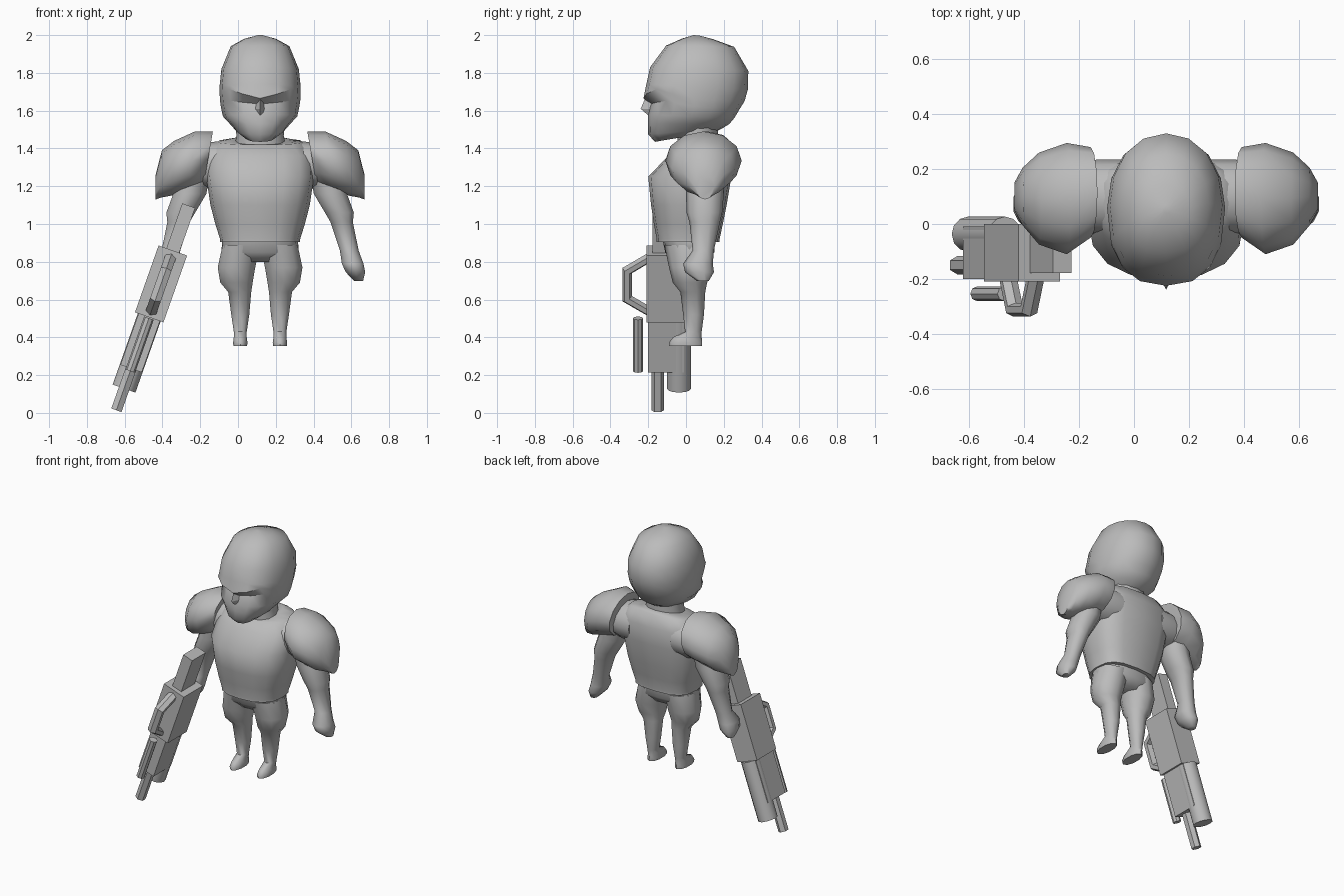
import bpy, bmesh, math
from mathutils import Vector, Matrix

CX = 0.117  # centre line of the body
grey = bpy.data.materials.new("plain grey")
grey.diffuse_color = (0.5, 0.5, 0.5, 1)


def loft(name, rings, angle=60):
    """Skin a list of equally sized point rings and cap both ends."""
    bm = bmesh.new()
    rows = [[bm.verts.new(p) for p in r] for r in rings]
    n = len(rows[0])
    for a, b in zip(rows, rows[1:]):
        for i in range(n):
            j = (i + 1) % n
            bm.faces.new((a[i], a[j], b[j], b[i]))
    bm.faces.new(rows[0])
    bm.faces.new(rows[-1])
    bmesh.ops.recalc_face_normals(bm, faces=bm.faces)
    me = bpy.data.meshes.new(name)
    bm.to_mesh(me)
    bm.free()
    me.materials.append(grey)
    ob = bpy.data.objects.new(name, me)
    bpy.context.collection.objects.link(ob)
    bpy.ops.object.select_all(action='DESELECT')
    ob.select_set(True)
    bpy.context.view_layer.objects.active = ob
    bpy.ops.object.shade_smooth_by_angle(angle=math.radians(angle))
    return ob


def oval(a, b, n=16, power=2.0, back=None):
    """Superellipse points, the first one on the -b side."""
    pts = []
    for i in range(n):
        t = 2 * math.pi * i / n
        s, c = math.sin(t), -math.cos(t)
        e = 2 / (back if back and c > 0 else power)
        pts.append((math.copysign(abs(s) ** e, s) * a, math.copysign(abs(c) ** e, c) * b))
    return pts


def slice_ring(x, zf, zb, yf, yb, hw, n=16, power=2.0, back=None):
    """Near-horizontal ring from front yf to back yb, tilted from zf to zb."""
    cy, ry = (yf + yb) / 2, (yb - yf) / 2
    return [Vector((x + px, cy + py, zf + (zb - zf) * (py + ry) / (2 * ry)))
            for px, py in oval(hw, ry, n, power, back)]


# Head: crown, overhanging brow, sunken eyes, jaw
head_rows = [
    (2.0, 1.998, 0.04, 0.07, 0.015), (1.982, 1.978, -0.02, 0.145, 0.085),
    (1.945, 1.938, -0.105, 0.255, 0.155),
    (1.83, 1.81, -0.19, 0.33, 0.205), (1.74, 1.71, -0.21, 0.327, 0.215),
    (1.665, 1.65, -0.225, 0.31, 0.213), (1.635, 1.61, -0.19, 0.285, 0.208),
    (1.58, 1.56, -0.20, 0.255, 0.197), (1.53, 1.53, -0.20, 0.23, 0.16),
    (1.475, 1.505, -0.20, 0.19, 0.125), (1.435, 1.49, -0.165, 0.16, 0.08)]
head = [slice_ring(CX, *r, power=2.4, back=2.1) for r in head_rows]
for k, lift, sink in ((1, 0.025, 0.02), (2, 0.05, 0.025), (3, 0.03, 0.0)):
    for i in (k, 16 - k):  # brow rises to the sides above the eye sockets
        head[5][i].z += lift
        head[6][i].z += lift * 0.4
        head[6][i].y += sink
loft("head", head, 50)

# Nose
loft("nose", [[Vector((CX + w, y, z)) for w, y in ((-hw, -0.165), (0, yf), (hw, -0.165))]
              for z, yf, hw in ((1.668, -0.215, 0.02), (1.61, -0.24, 0.035),
                                (1.575, -0.2, 0.028))], 30)

# Neck
loft("neck", [slice_ring(CX, z, z, -0.045, 0.17, w, 12)
              for z, w in ((1.55, 0.135), (1.47, 0.125), (1.38, 0.14))])

# Torso with a hem at the waist
torso_rows = [(1.42, 1.465, -0.03, 0.185, 0.14), (1.42, 1.45, -0.05, 0.205, 0.225),
              (1.36, 1.37, -0.095, 0.238, 0.28), (1.25, 1.25, -0.20, 0.24, 0.285),
              (1.10, 1.10, -0.185, 0.215, 0.263), (1.0, 1.0, -0.17, 0.195, 0.237),
              (0.92, 0.92, -0.155, 0.178, 0.212), (0.905, 0.905, -0.155, 0.178, 0.212)]
loft("torso", [slice_ring(CX, *r, power=2.4, back=3.0) for r in torso_rows])

# Pelvis
loft("pelvis", [slice_ring(CX, z, z, yf, yb, w, power=2.5)
                for z, yf, yb, w in ((0.92, -0.125, 0.155, 0.20),
                                     (0.85, -0.11, 0.15, 0.205),
                                     (0.80, -0.06, 0.11, 0.13))])

# Row layouts below: pads (offset, y0, y1, z0, z1); limbs (z, offset, rx, y0, y1)
pad_rows = [(0.25, -0.05, 0.28, 1.20, 1.49),
            (0.345, -0.11, 0.295, 1.18, 1.49), (0.455, -0.075, 0.26, 1.15, 1.44),
            (0.52, -0.005, 0.205, 1.14, 1.39), (0.553, 0.05, 0.15, 1.13, 1.26)]
joint_rows = [(0.16, -0.04, 0.235, 1.18, 1.44), (0.25, -0.04, 0.235, 1.18, 1.435),
              (0.33, -0.02, 0.22, 1.2, 1.42)]
arm_rows = [(1.28, 0.35, 0.09, 0.0, 0.2), (1.16, 0.372, 0.092, 0.0, 0.2),
            (1.06, 0.42, 0.08, 0.003, 0.192), (1.01, 0.432, 0.062, 0.018, 0.18),
            (0.86, 0.472, 0.052, 0.035, 0.148), (0.79, 0.49, 0.06, -0.015, 0.142),
            (0.745, 0.505, 0.054, -0.005, 0.148), (0.697, 0.522, 0.024, 0.06, 0.12)]
leg_rows = [(0.89, 0.10, 0.103, -0.115, 0.15), (0.77, 0.125, 0.104, -0.09, 0.14),
            (0.69, 0.125, 0.09, -0.07, 0.112), (0.64, 0.108, 0.064, -0.03, 0.102),
            (0.52, 0.105, 0.05, -0.015, 0.095), (0.43, 0.105, 0.036, -0.005, 0.083),
            (0.40, 0.105, 0.036, -0.07, 0.083), (0.372, 0.105, 0.04, -0.09, 0.086),
            (0.355, 0.105, 0.038, -0.09, 0.086)]
for side, label in ((1, "left"), (-1, "right")):
    # Shoulder pad, its inner rim leaning outward at the bottom, and the joint under it
    for part, rows, slant in (("shoulder_pad", pad_rows, 0.05), ("shoulder", joint_rows, 0)):
        loft(label + "_" + part,
             [[Vector((CX + side * (o + slant * (0.5 - b / (z1 - z0)) * (0.55 - o) / 0.3),
                       (y0 + y1) / 2 + a, (z0 + z1) / 2 + b))
               for a, b in oval((y1 - y0) / 2, (z1 - z0) / 2, 12)]
              for o, y0, y1, z0, z1 in rows])
    # Arm with fist, leg with foot
    for part, rows in (("arm", arm_rows), ("leg", leg_rows)):
        loft(label + "_" + part,
             [slice_ring(CX + side * o, z, z, y0, y1, rx, 10, 2.1)
              for z, o, rx, y0, y1 in rows])

# Rifle: built upright, then leaned over to the side
lean = Matrix.Translation((-0.470, 0, 0.506)) @ Matrix.Rotation(math.radians(19.46), 4, 'Y')


def rifle_box(name, hw, y0, y1, s0, s1):
    sq = ((-hw, y0), (hw, y0), (hw, y1), (-hw, y1))
    loft(name, [[Vector((x, y, s)) for x, y in sq] for s in (s0, s1)], 30).matrix_world = lean


def rifle_rod(name, r, y, s0, s1, n):
    loft(name, [[Vector((a, y + b, s)) for a, b in oval(r, r, n)]
                for s in (s0, s1)], 50 if n > 8 else 30).matrix_world = lean


rifle_box("rifle_stock", 0.036, -0.178, -0.03, 0.37, 0.627)
rifle_box("rifle_body", 0.08, -0.21, 0.0, 0.0, 0.375)
rifle_box("rifle_fore_end", 0.06, -0.20, -0.01, -0.288, 0.0)
rifle_rod("rifle_tube", 0.064, -0.037, -0.4, 0.0, 12)
rifle_rod("rifle_barrel", 0.033, -0.15, -0.522, -0.28, 6)
rifle_rod("rifle_side_rod", 0.027, -0.254, -0.302, -0.005, 8)

# Carrying handle: hexagonal tube along a bent path (y, height)
path = [Vector(p) for p in ((-0.19, 0.03), (-0.312, 0.105), (-0.312, 0.262), (-0.19, 0.338))]
outs = [Vector(p) for p in ((-0.3, -1), (-1, -0.6), (-1, 0.6), (-0.3, 1))]
loft("rifle_handle", [[Vector((a, p.x + o.x * b, p.y + o.y * b))
                       for a, b in oval(0.034, 0.025, 6)]
                      for p, o in zip(path, outs)], 30).matrix_world = lean
